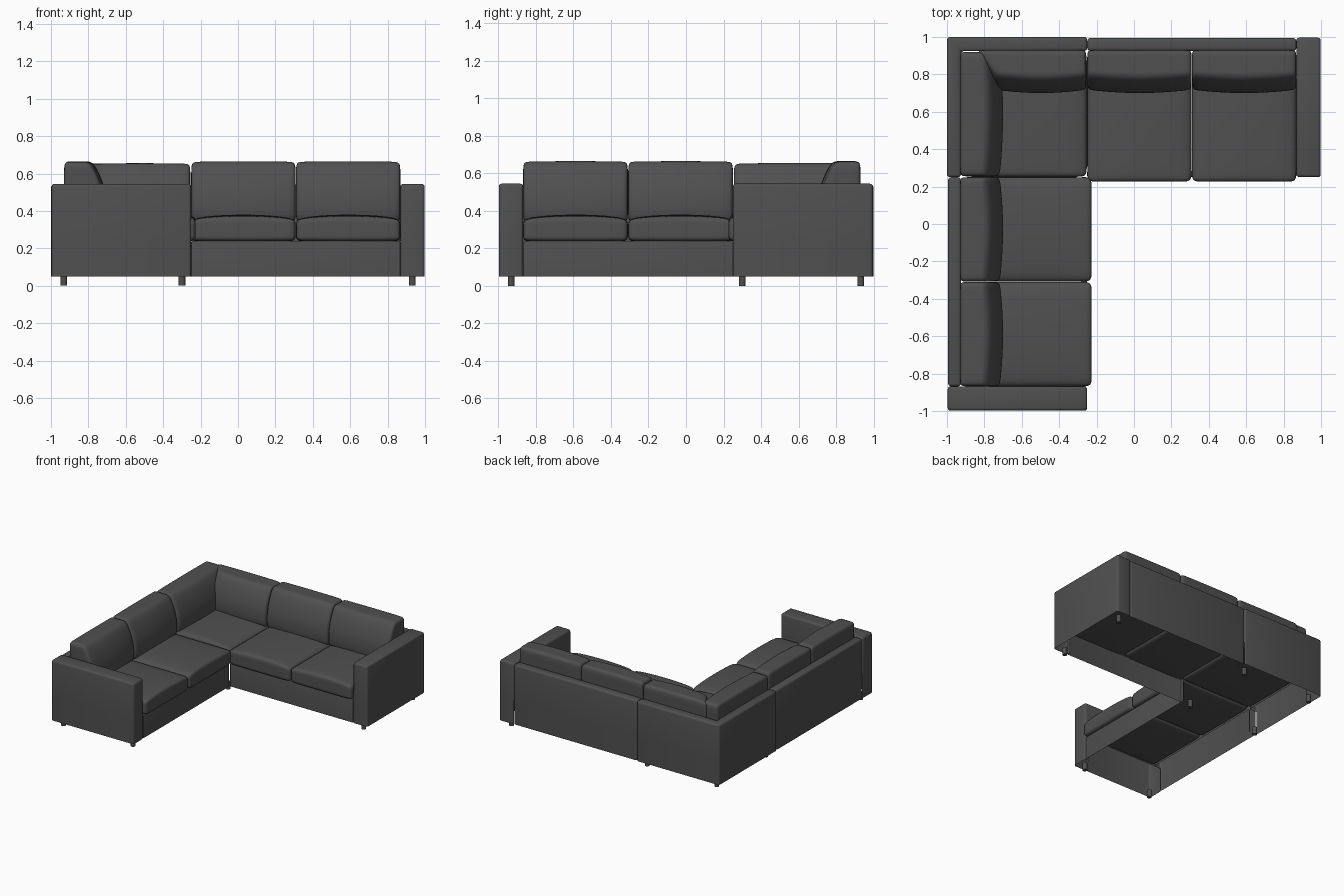
import bpy, bmesh
from mathutils import Matrix, Vector

cube = bpy.data.objects.get("Cube")
if cube:
    bpy.data.objects.remove(cube, do_unlink=True)


def material(name, colour):
    m = bpy.data.materials.new(name)
    m.use_nodes = True
    m.diffuse_color = colour
    m.node_tree.nodes["Principled BSDF"].inputs["Base Color"].default_value = colour
    return m


FABRIC = material("charcoal fabric", (0.08, 0.08, 0.08, 1))
SEAT_BASE = 0.24

# Swaps the back wing and the right wing: (x, y) -> (-y, -x)
SWAP = Matrix(((0, -1, 0, 0), (-1, 0, 0, 0), (0, 0, 1, 0), (0, 0, 0, 1)))


def add_object(name, bm, soft=False, swap=False):
    if swap:
        bm.transform(SWAP)
        bmesh.ops.reverse_faces(bm, faces=bm.faces)
    mesh = bpy.data.meshes.new(name)
    bm.to_mesh(mesh)
    bm.free()
    mesh.materials.append(FABRIC)
    ob = bpy.data.objects.new(name, mesh)
    bpy.context.collection.objects.link(ob)
    if soft:
        mesh.shade_smooth()
        sub = ob.modifiers.new("soft", "SUBSURF")
        sub.levels = sub.render_levels = 2
    else:
        bpy.ops.object.select_all(action="DESELECT")
        ob.select_set(True)
        bpy.context.view_layer.objects.active = ob
        bpy.ops.object.shade_smooth_by_angle(angle=0.7)
    return ob


# Upholstered shell: an extruded outline, rounded, open underneath and
# open below the seat on the sides that face the hollow inside
def panel(name, outline, z0, z1, inward, swap=False, radius=0.016):
    bm = bmesh.new()
    base = bm.faces.new([bm.verts.new((x, y, z0)) for x, y in outline])
    top = bmesh.ops.extrude_face_region(bm, geom=[base], use_keep_orig=True)["geom"]
    for v in top:
        if isinstance(v, bmesh.types.BMVert):
            v.co.z = z1
    bmesh.ops.recalc_face_normals(bm, faces=bm.faces)
    under = [f for f in bm.faces if all(v.co.z < z0 + 0.001 for v in f.verts)]
    bmesh.ops.delete(bm, geom=under, context="FACES_ONLY")
    edges = [e for e in bm.edges if not e.is_boundary]
    bmesh.ops.bevel(bm, geom=edges, offset=radius, segments=3, profile=0.5, affect="EDGES")
    if z1 > SEAT_BASE:
        bmesh.ops.bisect_plane(bm, geom=bm.verts[:] + bm.edges[:] + bm.faces[:],
                               plane_co=(0, 0, SEAT_BASE), plane_no=(0, 0, 1))
    bm.normal_update()
    hollow = [f for f in bm.faces if f.calc_center_median().z < SEAT_BASE
              and any(f.normal.dot(Vector(d)) > 0.95 for d in inward)]
    bmesh.ops.delete(bm, geom=hollow, context="FACES")
    return add_object(name, bm, swap=swap)


def rect(x0, x1, y0, y1):
    return [(x0, y0), (x1, y0), (x1, y1), (x0, y1)]


# Cushion: a divided cube, with the loops moved out to hold the edges, then shaped
def cushion(name, shape, hold, swap=False):
    bm = bmesh.new()
    bmesh.ops.create_cube(bm, size=2)
    bmesh.ops.subdivide_edges(bm, edges=bm.edges[:], cuts=3, use_grid_fill=True)
    for v in bm.verts:
        u = [c / 0.5 * h if abs(abs(c) - 0.5) < 0.01 else c for c, h in zip(v.co, hold)]
        v.co = Vector(shape(*u))
    return add_object(name, bm, soft=True, swap=swap)


def mix(a, b, t):
    return a + (b - a) * (t + 1) / 2


# Seat cushion, puffed up on top and sagging a little underneath
def seat(name, x0, x1, y0, y1, swap=False, top=0.352):
    def shape(u, v, w):
        puff = 1 - u ** 4
        if w > 0:
            z = mix(SEAT_BASE, top, w) + 0.036 * w * puff * (1 - 0.35 * v * v)
        else:
            z = mix(SEAT_BASE, top, w) + 0.02 * w * puff * (1 - v * v)
        return mix(x0, x1, u), mix(y0, y1, v), z
    cushion(name, shape, (0.8, 0.85, 0.4), swap)


# Leaning back cushion with a rounded top and full front; slant mitres one end
def back(name, x0, x1, swap=False, top=0.662, slant=0.0):
    def shape(u, v, w):
        front = 0.722 + 0.035 * w + 0.04 * w * w - 0.025 * (1 - u * u)
        y = mix(front, 0.93, v)
        x = mix(x0 + slant * (1 - v) / 2, x1, u)
        z = mix(0.34, top, w) + (0.004 * (1 - u * u) if w > 0.9 else 0)
        return x, y, z
    cushion(name, shape, (0.87, 0.5, 0.62), swap)


# The two wings
for side, swap in (("back_wing", False), ("right_wing", True)):
    panel(side + "_arm", rect(0.868, 0.998, 0.25, 0.996), 0.05, 0.545, [(-1, 0, 0)], swap)
    panel(side + "_backrest", rect(-0.25, 0.868, 0.925, 0.994), 0.05, 0.54,
          [(0, -1, 0), (1, 0, 0), (-1, 0, 0)], swap)
    panel(side + "_front_rail", rect(-0.25, 0.868, 0.252, 0.285), 0.05, SEAT_BASE,
          [(0, 1, 0)], swap, 0.006)
    for i, x in enumerate((-0.25, 0.31)):
        seat(f"{side}_seat_cushion_{i + 1}", x, x + 0.558, 0.226, 0.92, swap)
        back(f"{side}_back_cushion_{i + 1}", x, x + 0.558, swap)

# Corner section
panel("corner_backrest", [(-1, 0.25), (-0.925, 0.25), (-0.925, 0.925),
                          (-0.25, 0.925), (-0.25, 1), (-1, 1)], 0.05, 0.54,
      [(1, 0, 0), (0, -1, 0)])
seat("corner_seat_cushion", -0.92, -0.252, 0.252, 0.92)
back("corner_back_cushion", -0.84, -0.255, top=0.652, slant=0.1)
back("corner_side_cushion", -0.92, -0.255, swap=True, top=0.652)

# Feet
feet = [(0.932, 0.932), (0.932, 0.3), (-0.932, -0.932), (-0.3, -0.932),
        (-0.932, 0.932), (-0.3, 0.932), (-0.932, 0.3), (-0.3, 0.3)]
for i, (x, y) in enumerate(feet):
    bm = bmesh.new()
    bmesh.ops.create_cone(bm, cap_ends=True, segments=16, radius1=0.018, radius2=0.018,
                          depth=0.06, matrix=Matrix.Translation((x, y, 0.03)))
    add_object(f"foot_{i + 1}", bm)
